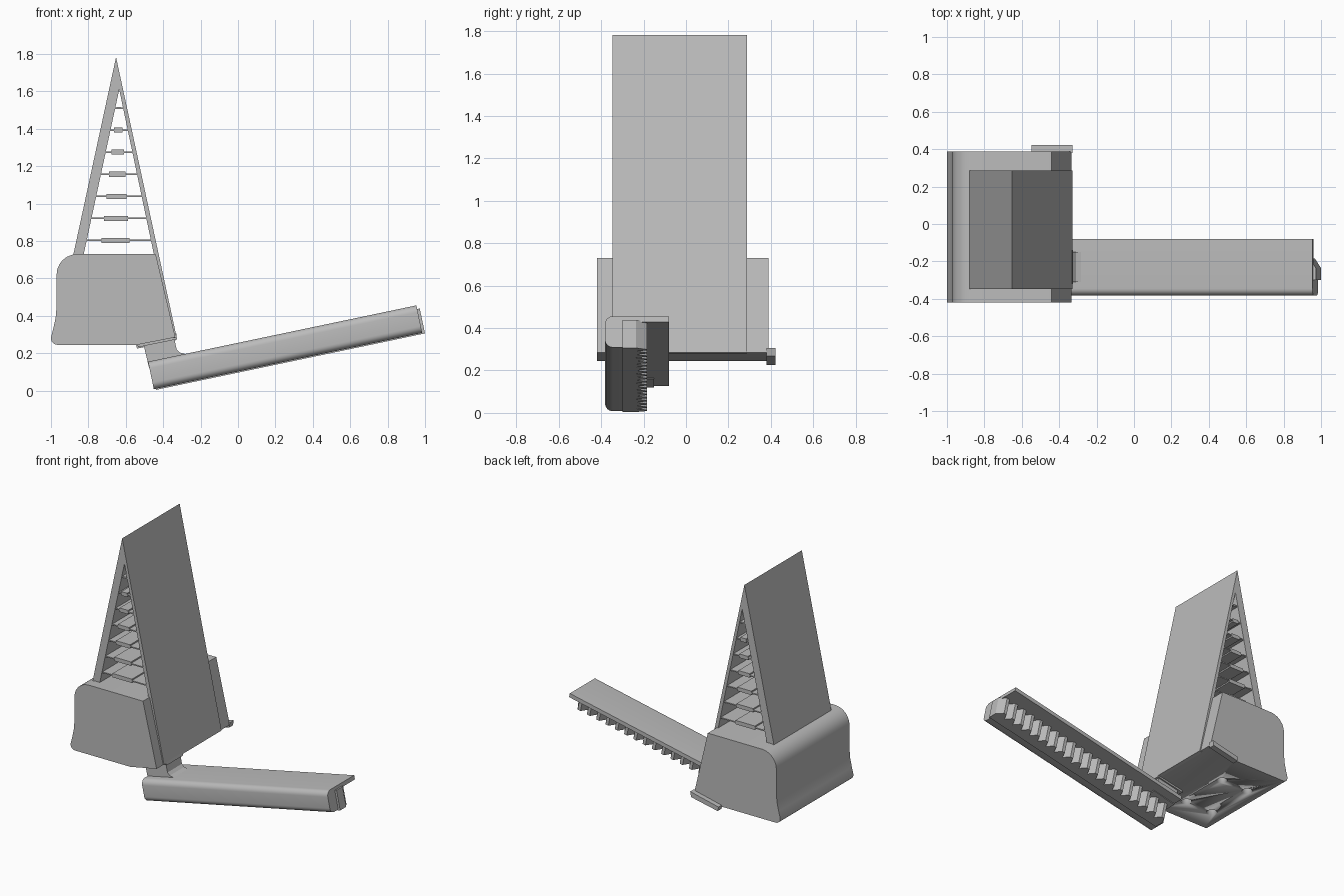
import bpy, bmesh, math
from mathutils import Matrix

cube = bpy.data.objects.get("Cube")
if cube:
    bpy.data.objects.remove(cube, do_unlink=True)

GREY = (0.5, 0.5, 0.5, 1)
mat = bpy.data.materials.new("plain grey")
mat.use_nodes = True
mat.diffuse_color = GREY
mat.node_tree.nodes["Principled BSDF"].inputs["Base Color"].default_value = GREY


def finish(name, bm):
    """Turn a bmesh into a shaded, coloured object."""
    bmesh.ops.recalc_face_normals(bm, faces=bm.faces)
    mesh = bpy.data.meshes.new(name)
    bm.to_mesh(mesh)
    bm.free()
    mesh.materials.append(mat)
    ob = bpy.data.objects.new(name, mesh)
    bpy.context.collection.objects.link(ob)
    bpy.ops.object.select_all(action='DESELECT')
    ob.select_set(True)
    bpy.context.view_layer.objects.active = ob
    bpy.ops.object.shade_smooth_by_angle(angle=math.radians(30))
    return ob


def prism(name, pts, lo, hi, axis='y'):
    """Extrude a profile along one axis from lo to hi."""
    place = {'x': lambda a, b, t: (t, a, b),
             'y': lambda a, b, t: (a, t, b),
             'z': lambda a, b, t: (a, b, t)}[axis]
    bm = bmesh.new()
    ends = [[bm.verts.new(place(a, b, t)) for a, b in pts] for t in (lo, hi)]
    for ring in ends:
        bm.faces.new(ring)
    n = len(pts)
    for i in range(n):
        j = (i + 1) % n
        bm.faces.new((ends[0][i], ends[0][j], ends[1][j], ends[1][i]))
    return finish(name, bm)


def arc(cx, cy, r, start, end, steps=6):
    angles = [math.radians(start + (end - start) * i / steps) for i in range(steps + 1)]
    return [(cx + r * math.cos(a), cy + r * math.sin(a)) for a in angles]


# Base housing with a rounded back shoulder and flared foot
base_profile = ([(-0.44, 0.73)] + arc(-0.86, 0.62, 0.11, 90, 180)
                + [(-0.97, 0.45), (-0.975, 0.39), (-0.988, 0.33)]
                + arc(-0.965, 0.28, 0.035, 170, 270)
                + [(-0.54, 0.245), (-0.335, 0.285)])
base = prism("base_housing", base_profile, -0.42, 0.388)

# Four screw holes under the base
bm = bmesh.new()
for x in (-0.87, -0.65):
    for y in (-0.235, 0.13):
        bmesh.ops.create_cone(bm, cap_ends=True, segments=24, radius1=0.035, radius2=0.035,
                              depth=0.2, matrix=Matrix.Translation((x, y, 0.245)))
cutter = finish("hole_cutter", bm)
cutter.hide_render = True
cut = base.modifiers.new("holes", 'BOOLEAN')
cut.operation = 'DIFFERENCE'
cut.object = cutter
bpy.context.view_layer.objects.active = base
bpy.ops.object.modifier_apply(modifier="holes")
bpy.data.objects.remove(cutter, do_unlink=True)

# Tall hollow wedge: thick back wall and thin front panel meeting at the ridge
Y0, Y1 = -0.347, 0.287
prism("wedge_walls", [(-0.882, 0.72), (-0.827, 0.72), (-0.635, 1.61), (-0.45, 0.73),
                      (-0.35, 0.28), (-0.328, 0.285), (-0.652, 1.783)], Y0, Y1)

# Shelves inside the wedge, each with a thicker middle
for i in range(7):
    z = 0.803 + 0.118 * i
    t = (z - 0.72) / 0.89
    left, right = -0.832 + 0.195 * t, -0.445 - 0.187 * t
    mid, half = -0.655 + 0.003 * i, 0.075 - 0.0105 * i
    thin, thick = 0.004, 0.0135 if i < 6 else 0.005
    top = [(left, thin), (mid - half, thin), (mid - half, thick),
           (mid + half, thick), (mid + half, thin), (right, thin)]
    outline = [(x, z + h) for x, h in top] + [(x, z - h) for x, h in reversed(top)]
    prism("shelf_%d" % (i + 1), outline, Y0 + 0.005, Y1 - 0.005)

# Clip strip on the back of the base
prism("back_strip", [(-0.547, 0.255), (-0.54, 0.225), (-0.335, 0.268), (-0.328, 0.305)],
      0.38, 0.422)

# Neck joining base and arm
prism("neck", [(-0.51, 0.27), (-0.5, 0.225), (-0.475, 0.12), (-0.3, 0.16), (-0.28, 0.196),
               (-0.31, 0.203), (-0.328, 0.22), (-0.345, 0.3)], -0.31, -0.15)
prism("neck_flange", [(-0.54, 0.26), (-0.535, 0.232), (-0.325, 0.275), (-0.33, 0.295)],
      -0.32, -0.14)

# Sloping arm: rounded body with an overhanging top plate, built flat then tilted
LENGTH = 1.466
section = ([(-0.08, 0.15), (-0.08, 0.122), (-0.235, 0.122), (-0.235, 0)]
           + arc(-0.345, 0.037, 0.037, 270, 180) + arc(-0.345, 0.113, 0.037, 180, 90))
arm = prism("arm_body", section, 0, LENGTH, 'x')

# Saw-tooth rack along the back side of the arm
COUNT = 20
pitch = LENGTH / COUNT
teeth = [(0.01, -0.3)]
for i in range(COUNT):
    u = 0.01 + i * pitch
    teeth += [(u, -0.235), (u + pitch * 0.3, -0.185), (u + pitch * 0.6, -0.185)]
teeth += [(LENGTH + 0.014, -0.235), (LENGTH + 0.014, -0.3)]
rack = prism("arm_rack", teeth, -0.006, 0.13, 'z')

for ob in (arm, rack):
    ob.location = (-0.45, 0, 0.008)
    ob.rotation_euler = (0, -math.radians(11.85), 0)
